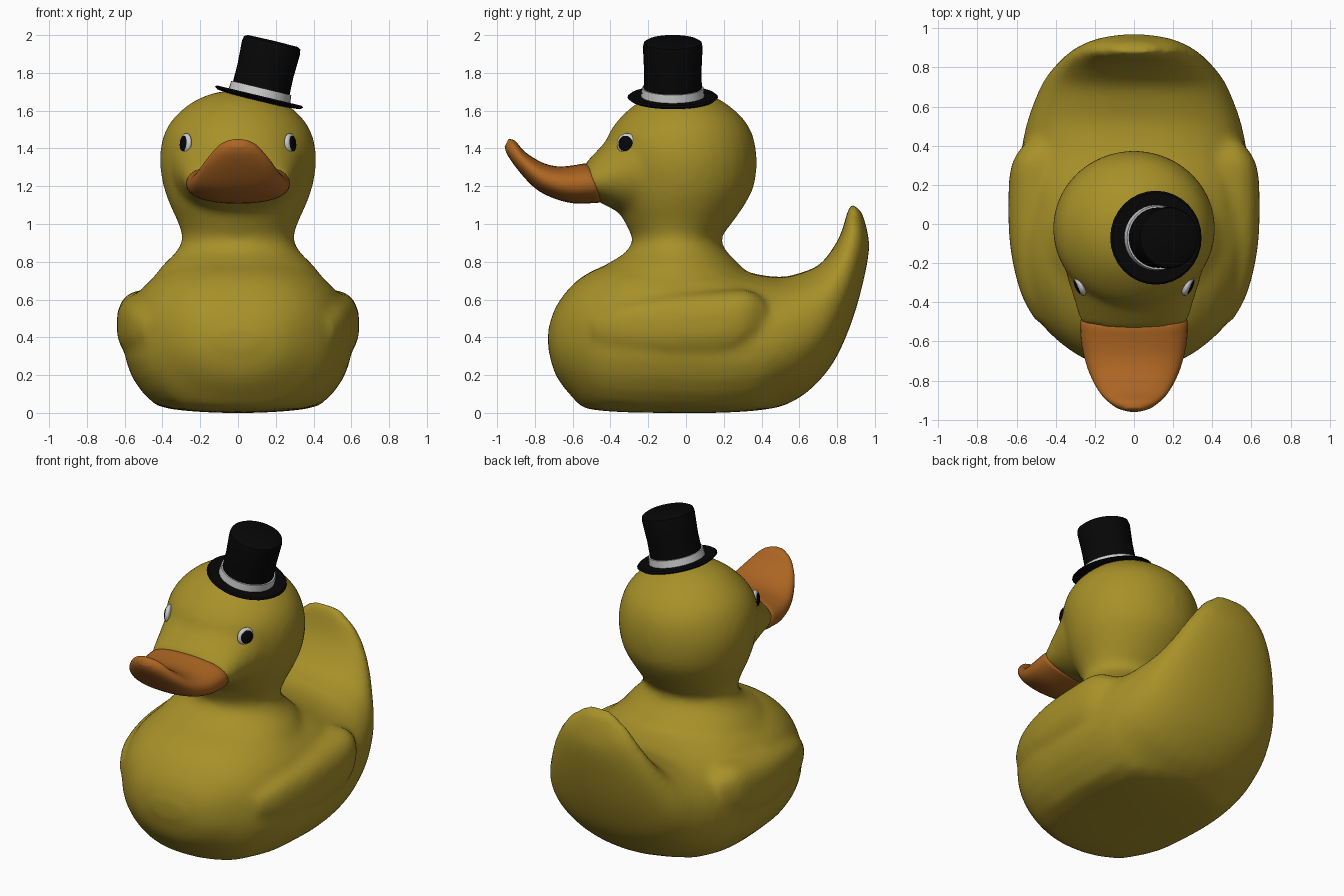
import bpy, bmesh, math
from mathutils import Matrix, Vector

if "Cube" in bpy.data.objects:
    bpy.data.objects.remove(bpy.data.objects["Cube"])


def material(name, rgb):
    m = bpy.data.materials.new(name)
    m.diffuse_color = (*rgb, 1)
    m.use_nodes = True
    m.node_tree.nodes["Principled BSDF"].inputs["Base Color"].default_value = m.diffuse_color
    return m


YELLOW = material("yellow", (0.39, 0.285, 0.022))
ORANGE = material("orange", (0.41, 0.13, 0.016))
BLACK = material("black", (0.002, 0.002, 0.002))
WHITE = material("white", (0.7, 0.7, 0.7))


def finish(bm, name, mat, angle=None):
    bmesh.ops.recalc_face_normals(bm, faces=bm.faces)
    me = bpy.data.meshes.new(name)
    bm.to_mesh(me)
    bm.free()
    me.materials.append(mat)
    ob = bpy.data.objects.new(name, me)
    bpy.context.collection.objects.link(ob)
    bpy.ops.object.select_all(action='DESELECT')
    ob.select_set(True)
    bpy.context.view_layer.objects.active = ob
    if angle:
        bpy.ops.object.shade_smooth_by_angle(angle=math.radians(angle))
    else:
        me.shade_smooth()
    return ob


def spline(secs, steps):
    # Catmull-Rom through the section parameters
    out = []
    for i in range(len(secs) - 1):
        p0, p1 = secs[max(i - 1, 0)], secs[i]
        p2, p3 = secs[i + 1], secs[min(i + 2, len(secs) - 1)]
        for s in range(steps):
            t = s / steps
            out.append([0.5 * (2 * b + (c - a) * t + (2 * a - 5 * b + 4 * c - d) * t * t
                               + (3 * b - a - 3 * c + d) * t ** 3)
                        for a, b, c, d in zip(p0, p1, p2, p3)])
    return out + [list(secs[-1])]


def loft(bm, secs, n=2.0, low=None, cx=0.0, sides=32, steps=4):
    # each section: (y, z) of one edge, (y, z) of the opposite edge, half width in x
    # n / low: roundness exponents of the second and first half of the section
    rings = []
    for ay, az, by, bz, w in spline(secs, steps):
        ring = []
        for k in range(sides):
            a = 2 * math.pi * k / sides
            c, s = math.cos(a), math.sin(a)
            e = 2 / (low if low and s < 0 else n)
            c = math.copysign(abs(c) ** e, c)
            s = math.copysign(abs(s) ** e, s)
            z = (az + bz) / 2 + s * (bz - az) / 2
            if z < .03:  # nearly flat underside
                z = .03 + (z - .03) * .25
            ring.append(bm.verts.new((cx + w * c, (ay + by) / 2 + s * (by - ay) / 2, z)))
        rings.append(ring)
    for r, q in zip(rings, rings[1:]):
        for k in range(sides):
            j = (k + 1) % sides
            bm.faces.new((r[k], r[j], q[j], q[k]))
    bm.faces.new(rings[0])
    bm.faces.new(rings[-1])


# body with upturned tail
bm = bmesh.new()
loft(bm, [(-.73, .34, -.73, .44, .10), (-.69, .20, -.69, .56, .25), (-.60, .08, -.60, .68, .385),
          (-.48, -.03, -.48, .76, .495), (-.30, -.08, -.30, .82, .57), (-.10, -.09, -.10, .83, .60),
          (.15, -.09, .15, .80, .60), (.35, -.05, .35, .74, .58), (.48, .02, .50, .72, .555),
          (.63, .10, .60, .74, .515), (.77, .25, .70, .78, .46), (.87, .46, .77, .86, .39),
          (.94, .70, .82, .95, .315), (.97, .90, .85, 1.05, .22), (.93, 1.07, .87, 1.11, .10)],
     n=2.4, low=2.05)
# wings
for side in (-1, 1):
    loft(bm, [(-.50, .38, -.50, .50, .04), (-.35, .32, -.35, .58, .12), (-.10, .28, -.10, .63, .175),
              (.20, .29, .20, .65, .18), (.33, .35, .33, .65, .155), (.42, .44, .42, .60, .09)],
         n=2.8, low=2.5, cx=side * .46)
# neck and head: front edge, back edge
HEAD = [(.66, -.60, .38, .49), (.78, -.43, .29, .40), (.85, -.32, .22, .33), (.92, -.285, .185, .295),
        (1.0, -.32, .24, .315), (1.1, -.37, .31, .36), (1.2, -.40, .36, .395), (1.33, -.42, .375, .415),
        (1.45, -.42, .36, .40), (1.55, -.36, .31, .35), (1.64, -.26, .21, .25),
        (1.69, -.16, .11, .14), (1.705, -.08, .03, .05)]
loft(bm, [(f, z, b, z, w) for z, f, b, w in HEAD])
# face narrowing towards the bill
loft(bm, [(-.10, .96, -.10, 1.64, .36), (-.22, 1.00, -.25, 1.59, .35), (-.35, 1.06, -.40, 1.46, .31),
          (-.47, 1.12, -.54, 1.315, .275)])
duck = finish(bm, "body_and_head", YELLOW)
r = duck.modifiers.new("blend", 'REMESH')
r.mode = 'VOXEL'
r.voxel_size = 0.022
r.use_smooth_shade = True
s = duck.modifiers.new("soften", 'SMOOTH')
s.factor = 0.5
s.iterations = 10

# bill
bm = bmesh.new()
loft(bm, [(-.45, 1.12, -.51, 1.315, .265), (-.47, 1.112, -.54, 1.32, .275), (-.60, 1.11, -.60, 1.31, .27),
          (-.71, 1.14, -.68, 1.305, .25), (-.80, 1.19, -.76, 1.325, .22),
          (-.885, 1.28, -.85, 1.38, .17), (-.945, 1.365, -.905, 1.44, .105),
          (-.96, 1.41, -.94, 1.45, .045)], n=2.3)
finish(bm, "bill", ORANGE)

# eyes: flattened balls facing outwards
for side, label in ((-1, "left"), (1, "right")):
    normal = Vector((side * .91, -.40, .08)).normalized()
    rot = normal.to_track_quat('Z', 'Y').to_matrix().to_4x4()
    for part, rad, flat, off, mat in (("eye_white", .056, .4, 0, WHITE), ("pupil", .042, .3, .013, BLACK)):
        bm = bmesh.new()
        centre = Vector((side * .276, -.315, 1.425)) + normal * off
        bmesh.ops.create_uvsphere(bm, u_segments=24, v_segments=12, radius=rad,
                                  matrix=Matrix.Translation(centre) @ rot @ Matrix.Diagonal((1, 1, flat, 1)))
        finish(bm, f"{label}_{part}", mat)

# top hat, tilted to one side
HAT = Matrix.Translation((.11, -.07, 1.664)) @ Matrix.Rotation(math.radians(13.5), 4, 'Y')


def lathe(name, profile, mat, sides=32):
    bm = bmesh.new()
    vs = [bm.verts.new((x, 0, z)) for x, z in profile]
    es = [bm.edges.new(p) for p in zip(vs, vs[1:])]
    bmesh.ops.spin(bm, geom=vs + es, cent=(0, 0, 0), axis=(0, 0, 1), angle=2 * math.pi, steps=sides)
    bmesh.ops.remove_doubles(bm, verts=bm.verts, dist=1e-4)
    bm.transform(HAT)
    finish(bm, name, mat, 35)


lathe("hat", [(0, -.012), (.15, -.012), (.225, -.004), (.24, .008), (.23, .016), (.155, .014),
              (.152, .15), (.158, .28), (.153, .304), (.135, .314), (0, .316)], BLACK)
lathe("hat_band", [(.150, .012), (.168, .014), (.163, .058), (.150, .058)], WHITE)
